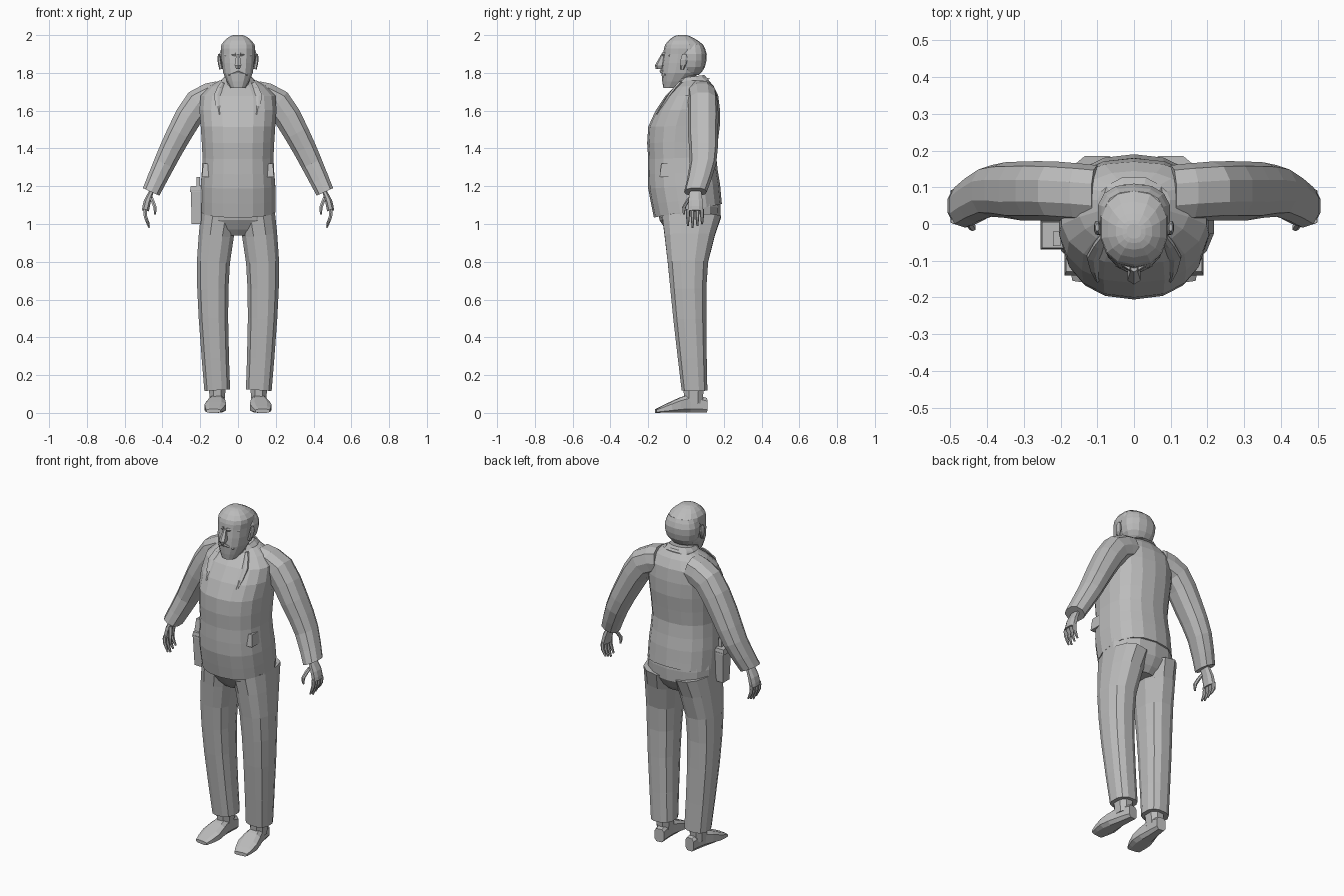
import bpy, bmesh, math
from mathutils import Vector

cube = bpy.data.objects.get("Cube")
if cube:
    bpy.data.objects.remove(cube, do_unlink=True)

shade = (.5, .5, .5, 1)
grey = bpy.data.materials.new("plain_grey")
grey.use_nodes = True
grey.diffuse_color = shade
grey.node_tree.nodes["Principled BSDF"].inputs["Base Color"].default_value = shade

DEEP = Vector((0, 1, 0))
UP = Vector((0, 0, 1))


def add_midpoints(rows):
    """Insert a smoothly curved in-between ring after every key ring."""
    last = len(rows) - 1
    result = []
    for i in range(last):
        before, here = rows[max(i - 1, 0)], rows[i]
        after, beyond = rows[i + 1], rows[min(i + 2, last)]
        middle = [(9 * (b + c) - a - d) / 16 for a, b, c, d in zip(before, here, after, beyond)]
        result += [here, middle]
    return result + [rows[last]]


def superpoint(angle, power):
    """Point on a rounded square outline; power one is a circle, zero a square."""
    return [math.copysign(abs(value) ** power, value) for value in (math.cos(angle), math.sin(angle))]


def loft(name, rows, sides=8, power=.85, across=DEEP, tilt=0, curved=True):
    """Skin rings of (x, y, z, half width, half depth) set square to their path."""
    if curved:
        rows = add_midpoints(rows)
    bm = bmesh.new()
    loops = []
    for i, (x, y, z, width, depth) in enumerate(rows):
        centre = Vector((x, y, z))
        ahead = Vector(rows[min(i + 1, len(rows) - 1)][:3])
        behind = Vector(rows[max(i - 1, 0)][:3])
        sideways = across.cross(ahead - behind).normalized() * width
        outward = (across + UP * tilt / (i + 1)) * depth
        loop = []
        for step in range(sides):
            p, q = superpoint(math.tau * (step + .5) / sides, power)
            loop.append(bm.verts.new(centre + sideways * p + outward * q))
        loops.append(loop)
    for lower, upper in zip(loops, loops[1:]):
        for i in range(sides):
            j = (i + 1) % sides
            bm.faces.new((lower[i], lower[j], upper[j], upper[i]))
    bm.faces.new(loops[0])
    bm.faces.new(loops[-1])
    bmesh.ops.recalc_face_normals(bm, faces=bm.faces)
    mesh = bpy.data.meshes.new(name)
    bm.to_mesh(mesh)
    bm.free()
    mesh.materials.append(grey)
    bpy.context.collection.objects.link(bpy.data.objects.new(name, mesh))


def pair(name, rows, **options):
    """Build a part on the left and its mirror image on the right."""
    loft("left_" + name, rows, **options)
    loft("right_" + name, [(-x, *rest) for x, *rest in rows], **options)


def block(name, rows):
    """Straight four-sided box between two rings."""
    loft(name, rows, sides=4, power=0, curved=False)


# Jacket with its hem dropping toward the front, and the seat below it
loft("jacket_body", [(0, .01, 1.07, .2, .18), (0, -.01, 1.2, .2, .19), (0, -.02, 1.35, .19, .18),
                     (0, -.01, 1.52, .2, .19), (0, .03, 1.68, .2, .14), (0, .05, 1.76, .1, .07)],
     sides=18, tilt=.2)
loft("trouser_seat", [(0, .02, .94, .1, .1), (0, .02, 1.02, .2, .16), (0, .01, 1.15, .19, .17)],
     sides=14)

# Neck and collar
loft("neck", [(0, .02, 1.68, .08, .08), (0, -.01, 1.8, .06, .06)], sides=10, curved=False)
loft("collar", [(0, .03, 1.73, .1, .1), (0, .03, 1.76, .09, .08), (0, .03, 1.78, .07, .07)],
     sides=12, tilt=.4, curved=False)

# Head from chin to crown, with a fringe of hair round the back
loft("head", [(0, -.08, 1.72, .04, .04), (0, -.03, 1.8, .08, .1), (0, -.01, 1.9, .09, .11),
              (0, -.01, 1.95, .09, .1), (0, -.02, 1.99, .05, .05), (0, -.02, 2, .02, .02)],
     sides=14)
loft("hair_fringe", [(0, .02, 1.79, .06, .05), (0, .03, 1.83, .09, .07), (0, .03, 1.9, .1, .08),
                     (0, .03, 1.95, .08, .06)], sides=14)

# Face details
loft("nose", [(0, -.14, 1.82, .01, .02), (0, -.14, 1.84, .02, .025), (0, -.12, 1.9, .01, .01)],
     sides=6, curved=False)
pair("ear", [(.09, -.02, 1.82, .01, .01), (.1, -.01, 1.87, .01, .02), (.1, -.01, 1.9, .005, .01)])
pair("brow", [(.01, -.12, 1.9, .01, .01), (.07, -.08, 1.89, .01, .01)], sides=6)
pair("moustache", [(0, -.13, 1.81, .01, .01), (.05, -.11, 1.79, .005, .005)], sides=6)

# Sleeves from inside the shoulder to the cuff
pair("sleeve", [(.1, .08, 1.68, .08, .08), (.21, .09, 1.64, .08, .08), (.31, .09, 1.48, .07, .08),
                (.39, .09, 1.32, .06, .07), (.46, .05, 1.17, .05, .06)], sides=10)

# Hands with four curled fingers and a thumb
pair("palm", [(.45, .05, 1.19, .01, .03), (.48, .05, 1.12, .02, .04), (.49, .05, 1.07, .02, .04)])
for number, name in enumerate(("index", "middle", "ring", "little")):
    y = .01 + .025 * number
    tip = .98 + .01 * abs(number - 1)
    pair(name + "_finger", [(.49, y, 1.08, .01, .01), (.49, y, 1.04, .01, .01),
                            (.47, y, tip, .005, .005)], sides=6)
pair("thumb", [(.46, .02, 1.14, .01, .01), (.44, -.01, 1.09, .01, .01),
               (.44, -.01, 1.05, .005, .005)], sides=6)

# Trouser legs, ankles and shoes
pair("trouser_leg", [(.1, .03, 1.04, .1, .16), (.13, .01, .8, .09, .11), (.13, .02, .5, .08, .09),
                     (.11, .045, .12, .07, .07)], sides=12, power=.8)
pair("ankle", [(.11, .04, .05, .04, .05), (.11, .04, .15, .05, .06)], curved=False)
pair("shoe", [(.1, .11, .04, .03, .04), (.11, .02, .05, .04, .05), (.12, -.08, .03, .06, .03),
              (.13, -.16, .01, .04, .01)], power=.6, across=UP)

# Lapel folds and hip pocket flaps
pair("lapel", [(.08, -.03, 1.75, .01, .01), (.11, -.09, 1.68, .02, .01),
               (.1, -.15, 1.58, .005, .01)], sides=6)
for side, x in (("left", .17), ("right", -.17)):
    block(side + "_pocket_flap", [(x, -.1, 1.25, .02, .04), (x, -.1, 1.32, .015, .03)])

# Holster pouch on the right hip
block("holster", [(-.22, -.03, 1, .025, .03), (-.22, -.03, 1.18, .03, .04)])
block("holster_flap", [(-.22, -.03, 1.17, .035, .04), (-.22, -.03, 1.2, .03, .035)])
block("holster_grip", [(-.21, -.04, 1.2, .01, .02), (-.21, -.04, 1.25, .01, .02)])
